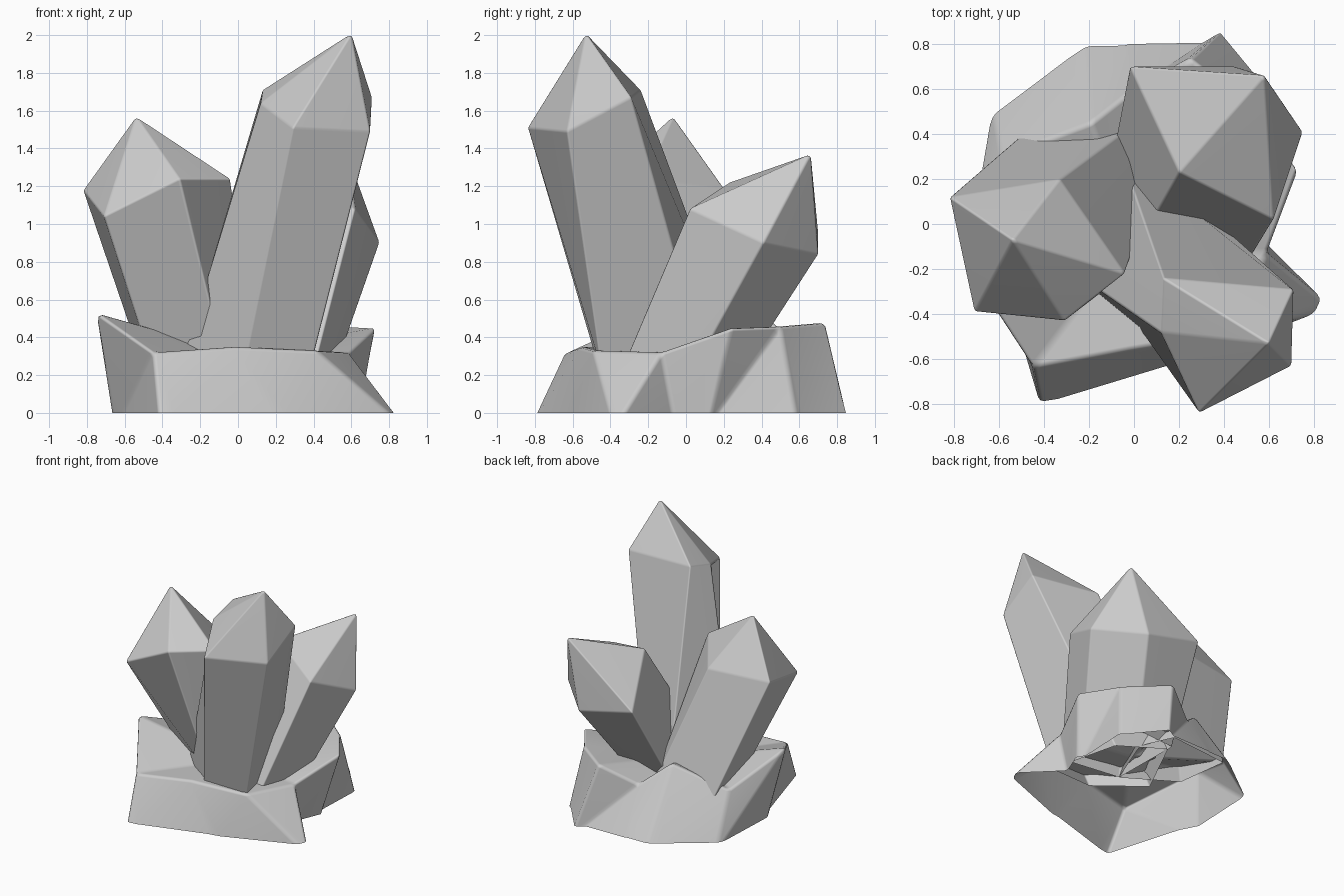
import bpy
import bmesh
from mathutils import Vector

default_cube = bpy.data.objects.get("Cube")
if default_cube:
    bpy.data.objects.remove(default_cube, do_unlink=True)

FOOT_HEIGHT = 0.3
FOOT_EXTENSION = 1.04
SKIRT_DEPTH = 0.08


def make_material(name, color):
    material = bpy.data.materials.new(name)
    material.use_nodes = True
    material.diffuse_color = color
    shader = material.node_tree.nodes["Principled BSDF"]
    shader.inputs["Base Color"].default_value = color
    shader.inputs["Roughness"].default_value = 0.6
    return material


grey_stone = make_material("grey_stone", (0.6, 0.6, 0.6, 1))


def round_edges(mesh_builder, width):
    """Soften every edge where two faces meet at a visible angle."""
    bmesh.ops.recalc_face_normals(mesh_builder, faces=mesh_builder.faces)
    creases = [edge for edge in mesh_builder.edges
               if edge.is_manifold and edge.calc_face_angle() > 0.3]
    bmesh.ops.bevel(mesh_builder, geom=creases, offset=width, offset_type="OFFSET",
                    segments=2, profile=0.5, affect="EDGES", clamp_overlap=True)


def cut_at_ground(mesh_builder):
    """Trim everything below the ground, leaving the underside open."""
    geometry = mesh_builder.verts[:] + mesh_builder.edges[:] + mesh_builder.faces[:]
    bmesh.ops.bisect_plane(mesh_builder, geom=geometry, plane_co=(0, 0, 0),
                           plane_no=(0, 0, 1), clear_inner=True)


def finish_object(mesh_builder, name):
    for face in mesh_builder.faces:
        face.smooth = True
    mesh = bpy.data.meshes.new(name)
    mesh_builder.to_mesh(mesh)
    mesh_builder.free()
    mesh.materials.append(grey_stone)
    result = bpy.data.objects.new(name, mesh)
    bpy.context.collection.objects.link(result)
    result.modifiers.new("flat_facets", "WEIGHTED_NORMAL")


def add_ring(mesh_builder, points):
    return [mesh_builder.verts.new(point) for point in points]


def ring_pairs(ring):
    return zip(ring, ring[1:] + ring[:1])


def make_crystal(name, tip, shoulder, foot):
    """Pointed prism: a tip, a shoulder ring and an open foot sunk in the rock."""
    mesh_builder = bmesh.new()
    apex = mesh_builder.verts.new(tip)
    sunk_foot = []
    for top, ground in zip(shoulder, foot):
        start = Vector(top)
        end = Vector((*ground, FOOT_HEIGHT))
        sunk_foot.append(start.lerp(end, FOOT_EXTENSION))
    upper = add_ring(mesh_builder, shoulder)
    lower = add_ring(mesh_builder, sunk_foot)
    for (a, b), (c, d) in zip(ring_pairs(upper), ring_pairs(lower)):
        mesh_builder.faces.new((apex, a, b))
        mesh_builder.faces.new((a, c, d, b))
    round_edges(mesh_builder, 0.01)
    finish_object(mesh_builder, name)


def make_rock(name, ground, rim, middle):
    """Craggy open-bottomed rock: ground outline, raised rim, fanned top."""
    mesh_builder = bmesh.new()
    centre = mesh_builder.verts.new(middle)
    skirt = []
    for (x, y), top in zip(ground, rim):
        start = Vector((x, y, 0))
        skirt.append(start + (start - Vector(top)) * SKIRT_DEPTH / top[2])
    lower = add_ring(mesh_builder, skirt)
    upper = add_ring(mesh_builder, rim)
    for (a, b), (c, d) in zip(ring_pairs(lower), ring_pairs(upper)):
        mesh_builder.faces.new((a, b, d))
        mesh_builder.faces.new((a, d, c))
        mesh_builder.faces.new((c, d, centre))
    round_edges(mesh_builder, 0.02)
    cut_at_ground(mesh_builder)
    finish_object(mesh_builder, name)


# Tall crystal at the front, leaning forward and to the side
make_crystal(
    "tall_crystal",
    tip=(0.6, -0.53, 2.01),
    shoulder=[(0.29, -0.84, 1.51), (0.7, -0.63, 1.49), (0.71, -0.29, 1.67),
              (0.13, -0.24, 1.71), (0.12, -0.48, 1.64)],
    foot=[(0.04, -0.48), (0.4, -0.46), (0.28, 0.09), (-0.05, 0.29), (-0.29, -0.2)],
)

# Medium crystal leaning sideways
make_crystal(
    "side_crystal",
    tip=(-0.54, -0.07, 1.57),
    shoulder=[(-0.82, 0.12, 1.18), (-0.71, -0.39, 1.04), (-0.31, -0.43, 1.24),
              (-0.04, -0.22, 1.24), (-0.33, 0.2, 1.19)],
    foot=[(-0.52, 0.38), (-0.47, -0.04), (-0.08, -0.26), (0.1, 0.18), (-0.02, 0.43)],
)

# Short crystal leaning backward
make_crystal(
    "back_crystal",
    tip=(0.58, 0.66, 1.37),
    shoulder=[(0.75, 0.41, 0.9), (0.62, 0.02, 1.08), (0.2, 0.23, 1.22),
              (-0.02, 0.7, 0.95), (0.45, 0.7, 0.84)],
    foot=[(0.54, 0.08), (0.42, -0.31), (-0.06, -0.23), (-0.09, 0.33), (0.25, 0.35)],
)

# Rock base
make_rock(
    "rock_base",
    ground=[(-0.42, -0.79), (0.18, -0.62), (0.8, -0.4), (0.57, -0.07), (0.64, 0.13),
            (0.62, 0.58), (0.38, 0.85), (-0.02, 0.8), (-0.21, 0.79), (-0.62, 0.49),
            (-0.66, -0.08)],
    rim=[(-0.45, -0.64, 0.32), (-0.02, -0.56, 0.35), (0.42, -0.49, 0.33),
         (0.59, -0.13, 0.32), (0.73, 0.24, 0.45), (0.55, 0.5, 0.46), (0.25, 0.74, 0.48),
         (0, 0.6, 0.34), (-0.19, 0.45, 0.5), (-0.59, 0.3, 0.34), (-0.75, -0.18, 0.53)],
    middle=(0, -0.05, 0.32),
)
